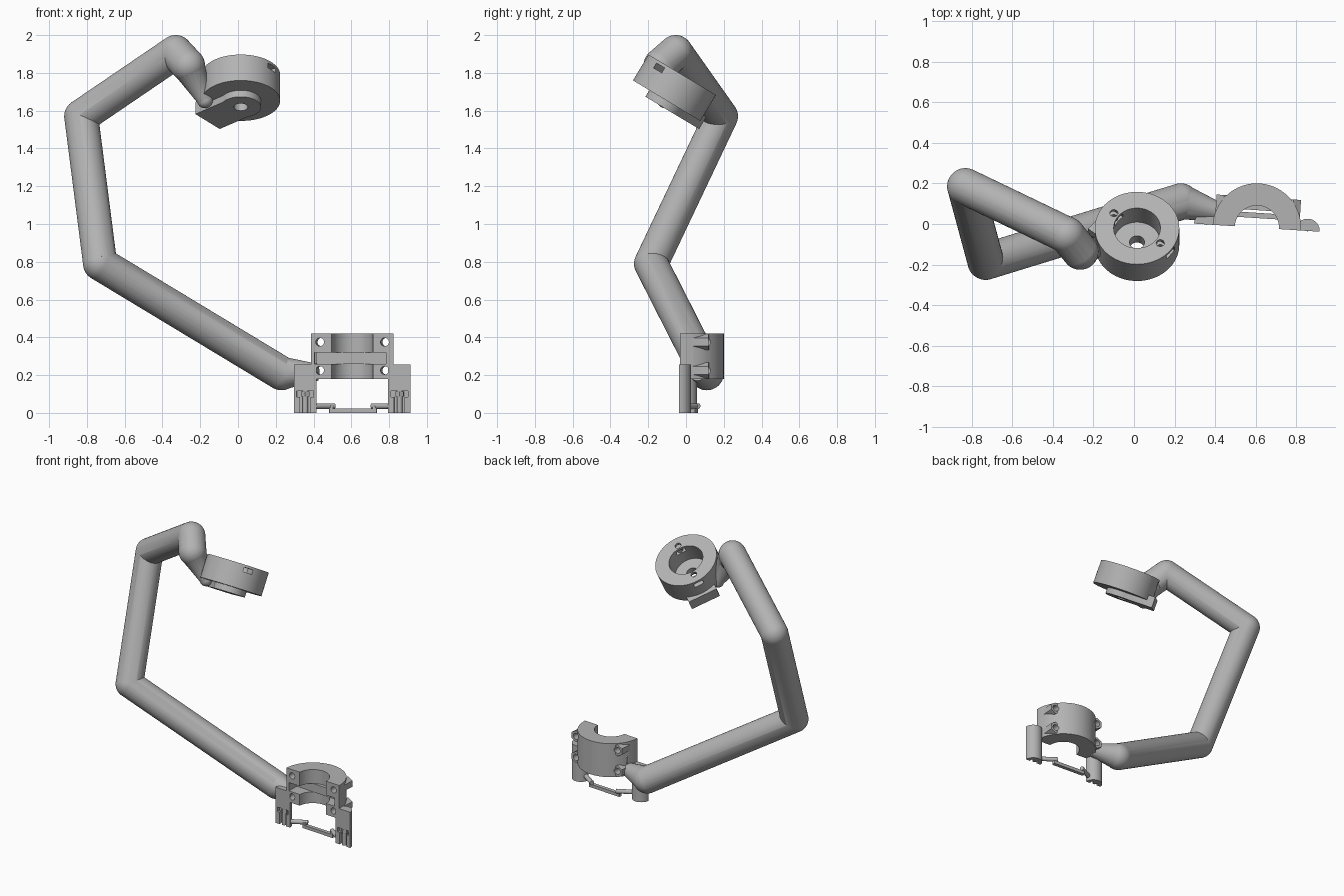
import bpy
import math
from mathutils import Matrix, Vector

if "Cube" in bpy.data.objects:
    bpy.data.objects.remove(bpy.data.objects["Cube"])

gray = bpy.data.materials.new("plain_gray")
gray.diffuse_color = (0.45, 0.45, 0.45, 1)
gray.use_nodes = True
gray.node_tree.nodes["Principled BSDF"].inputs["Base Color"].default_value = gray.diffuse_color


def cyl(name, a, b, r1, r2=None, n=48):
    """Cylinder or cone from point a to point b."""
    a, b = Vector(a), Vector(b)
    d = b - a
    bpy.ops.mesh.primitive_cone_add(vertices=n, radius1=r1, radius2=r1 if r2 is None else r2,
                                    depth=d.length)
    ob = bpy.context.object
    ob.name = name
    ob.data.transform(Matrix.Translation((a + b) / 2) @ d.to_track_quat('Z', 'Y').to_matrix().to_4x4())
    ob.data.materials.append(gray)
    return ob


def ball(name, c, r):
    bpy.ops.mesh.primitive_uv_sphere_add(segments=48, ring_count=24, radius=r)
    ob = bpy.context.object
    ob.name = name
    ob.data.transform(Matrix.Translation(c))
    ob.data.materials.append(gray)
    return ob


def box(name, x, y, z, turn=0):
    """Box from three ranges, turned around the local z axis."""
    bpy.ops.mesh.primitive_cube_add(size=1)
    ob = bpy.context.object
    ob.name = name
    size = Matrix.Diagonal((x[1] - x[0], y[1] - y[0], z[1] - z[0], 1))
    mid = Matrix.Translation((sum(x) / 2, sum(y) / 2, sum(z) / 2))
    ob.data.transform(Matrix.Rotation(turn, 4, 'Z') @ mid @ size)
    ob.data.materials.append(gray)
    return ob


def combine(ob, others, op):
    """Apply boolean operations and remove the tool objects."""
    for o in others:
        m = ob.modifiers.new("bool", 'BOOLEAN')
        m.object, m.operation, m.solver = o, op, 'EXACT'
        bpy.context.view_layer.objects.active = ob
        bpy.ops.object.modifier_apply(modifier=m.name)
        bpy.data.objects.remove(o)
    return ob


def finish(ob, matrix=None):
    if matrix is not None:
        ob.data.transform(matrix)
    bpy.ops.object.select_all(action='DESELECT')
    ob.select_set(True)
    bpy.context.view_layer.objects.active = ob
    bpy.ops.object.shade_smooth_by_angle(angle=math.radians(30))


# Bent arm: straight tubes, ball joints and tapered ends
R = 0.09
joints = [(0.23, 0.11, 0.21), (-0.73, -0.185, 0.79), (-0.83, 0.185, 1.57),
          (-0.33, -0.055, 1.91), (-0.265, -0.135, 1.84)]
arm = cyl("bent_arm", joints[0], joints[1], R)
pieces = [cyl("tube", joints[i], joints[i + 1], R) for i in range(1, 4)]
pieces += [ball("joint", j, R * 1.002) for j in joints]
pieces.append(cyl("clamp_taper", joints[0], (0.42, 0.06, 0.215), R, 0.045))
pieces.append(cyl("head_taper", joints[4], (-0.175, -0.11, 1.655), R, 0.04))
pieces.append(ball("taper_tip", (-0.175, -0.11, 1.655), 0.042))
finish(combine(arm, pieces, 'UNION'))

# Tilted round head, built with its top face on local z = 0
head_place = Matrix.Translation((0.015, -0.02, 1.79)) @ Matrix.Rotation(math.radians(-31), 4, 'X')
head = cyl("round_head", (0, 0, -0.16), (0, 0, 0), 0.208, n=72)
out = math.radians(140)
combine(head, [cyl("boss", (0, 0, -0.2), (0, 0, -0.15), 0.107, n=64),
               box("mount_tongue", (0, 0.23), (-0.1, 0.1), (-0.2, -0.125), out)], 'UNION')
across = math.radians(143)
cuts = [cyl("bore", (0, 0, -0.135), (0, 0, 0.1), 0.115, n=64),
        cyl("centre_hole", (0, 0, -0.3), (0, 0, -0.1), 0.037),
        box("side_slots", (-0.3, 0.3), (-0.032, 0.032), (-0.047, -0.017), across)]
for s in (-1, 1):
    x, y = s * 0.143 * math.cos(across), s * 0.143 * math.sin(across)
    cuts.append(cyl("screw_hole", (x, y, -0.11), (x, y, 0.1), 0.02, n=24))
finish(combine(head, cuts, 'DIFFERENCE'), head_place)

# Half ring clamp, local origin at the bore axis, flat face on local y = 0
clamp_place = Matrix.Translation((0.605, -0.018, 0)) @ Matrix.Rotation(math.radians(-3.7), 4, 'Z')
clamp = cyl("half_ring_clamp", (0, 0, 0.18), (0, 0, 0.42), 0.218, n=96)
combine(clamp, [box("front_half", (-1, 1), (-1, 0), (-1, 1))], 'DIFFERENCE')
bolts = [(sx * 0.172, z) for sx in (-1, 1) for z in (0.225, 0.375)]
combine(clamp, [cyl("nut_boss", (x, 0.04, z), (x, 0.15, z), 0.042, n=6) for x, z in bolts], 'UNION')
cuts = [cyl("bore", (0, 0, 0), (0, 0, 1), 0.109, n=64),
        box("strap_slot", (-0.2, 0.18), (-0.1, 0.088), (0.26, 0.32))]
cuts += [cyl("bolt_hole", (x, -0.1, z), (x, 0.3, z), 0.022, n=24) for x, z in bolts]
finish(combine(clamp, cuts, 'DIFFERENCE'), clamp_place)
finish(box("strap", (-0.075, 0.075), (0.086, 0.115), (0.26, 0.32)), clamp_place)

# Half round legs with bolt and nut recesses, and the link pins between them
for s, side in ((-1, "left"), (1, "right")):
    c = s * 0.25
    leg = cyl(side + "_leg", (c, 0, 0), (c, 0, 0.255), 0.06, n=48)
    combine(leg, [box("front_half", (-1, 1), (-1, 0), (-1, 1)),
                  box("bolt_channel", (c - 0.028, c + 0.028), (-0.1, 0.025), (-0.1, 0.09)),
                  box("nut_recess", (c - 0.045, c + 0.045), (-0.1, 0.022), (0.085, 0.117))],
            'DIFFERENCE')
    finish(leg, clamp_place)
    finish(cyl(side + "_bolt", (c, 0.016, 0), (c, 0.016, 0.12), 0.015, n=24), clamp_place)
    finish(cyl(side + "_nut", (c, 0.022, 0.087), (c, 0.022, 0.113), 0.025, n=6), clamp_place)
    finish(cyl(side + "_pin", (s * 0.2, 0.015, 0.036), (s * 0.1, 0.075, 0.036), 0.015, n=24),
           clamp_place)
    finish(cyl(side + "_post", (s * 0.115, 0.06, 0), (s * 0.115, 0.06, 0.04), 0.013, n=24),
           clamp_place)
finish(box("cross_bar", (-0.125, 0.125), (0.047, 0.073), (0, 0.023)), clamp_place)
